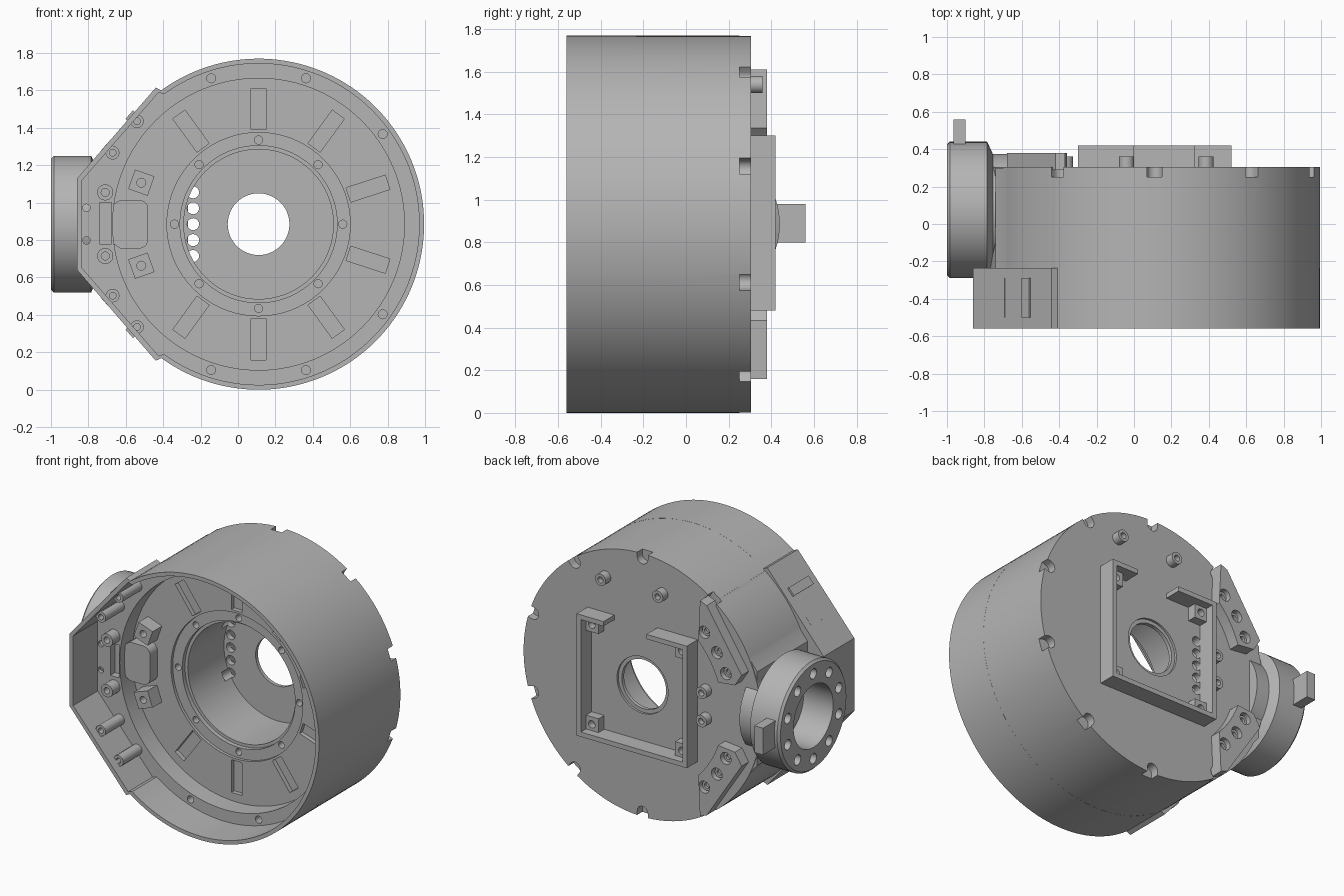
import bpy, bmesh, math
from mathutils import Vector

if "Cube" in bpy.data.objects:
    bpy.data.objects.remove(bpy.data.objects["Cube"])

CX, CZ, R = 0.11, 0.885, 0.885          # main drum axis (along y) and radius

grey = bpy.data.materials.new("housing_grey")
grey.diffuse_color = (0.46, 0.46, 0.46, 1)
grey.use_nodes = True
grey.node_tree.nodes["Principled BSDF"].inputs["Base Color"].default_value = grey.diffuse_color


def finish(name, bm):
    bmesh.ops.remove_doubles(bm, verts=bm.verts, dist=1e-5)
    bmesh.ops.recalc_face_normals(bm, faces=bm.faces)
    me = bpy.data.meshes.new(name)
    bm.to_mesh(me)
    bm.free()
    me.materials.append(grey)
    ob = bpy.data.objects.new(name, me)
    bpy.context.collection.objects.link(ob)
    return ob


def prisms(name, parts, axis="y"):
    """One mesh of extruded outlines: each part is (points, start, end)."""
    bm = bmesh.new()
    for pts, a, b in parts:
        put = (lambda p, d: (p[0], d, p[1])) if axis == "y" else (lambda p, d: (d, p[0], p[1]))
        lo = [bm.verts.new(put(p, a)) for p in pts]
        hi = [bm.verts.new(put(p, b)) for p in pts]
        bm.faces.new(lo)
        bm.faces.new(hi[::-1])
        for i in range(len(pts)):
            j = (i + 1) % len(pts)
            bm.faces.new((lo[i], lo[j], hi[j], hi[i]))
    return finish(name, bm)


def lathe(name, profile, origin, axis, steps=32):
    """Revolve (distance, radius) points about an axis through origin."""
    bm = bmesh.new()
    ax, side = (Vector((0, 1, 0)), Vector((1, 0, 0))) if axis == "y" else (Vector((1, 0, 0)), Vector((0, 1, 0)))
    o = Vector(origin)
    vs = [bm.verts.new(o + ax * d + side * r) for d, r in profile]
    es = [bm.edges.new(e) for e in zip(vs, vs[1:])]
    bmesh.ops.spin(bm, geom=vs + es, cent=o, axis=ax, angle=2 * math.pi, steps=steps)
    return finish(name, bm)


def arc(cx, cz, r, a0, a1, n):
    return [(cx + r * math.cos(math.radians(a0 + (a1 - a0) * i / n)),
             cz + r * math.sin(math.radians(a0 + (a1 - a0) * i / n))) for i in range(n + 1)]


def circle(cx, cz, r, n=24):
    return arc(cx, cz, r, 0, 360, n)[:-1]


def polar(r, deg):
    return CX + r * math.cos(math.radians(deg)), CZ + r * math.sin(math.radians(deg))


def box(x0, x1, z0, z1):
    return [(x0, z0), (x1, z0), (x1, z1), (x0, z1)]


def radial(deg, r0, r1, w):
    """Rectangle pointing outward from the drum axis."""
    c, s = math.cos(math.radians(deg)), math.sin(math.radians(deg))
    return [(CX + r * c - t * s, CZ + r * s + t * c)
            for r, t in ((r0, -w), (r1, -w), (r1, w), (r0, w))]


def flip(pts):
    return [(x, 2 * CZ - z) for x, z in pts]


def combine(ob, other, op="DIFFERENCE"):
    other.hide_render = True
    m = ob.modifiers.new("b", "BOOLEAN")
    m.operation, m.object, m.solver = op, other, "EXACT"
    dg = bpy.context.evaluated_depsgraph_get()
    me = bpy.data.meshes.new_from_object(ob.evaluated_get(dg))
    ob.modifiers.clear()
    ob.data = me
    bpy.data.objects.remove(other)


# --- drum with the pointed front box and the rear side housing
def outline(inset):
    k = inset
    up = [(-0.44 + k * .6, 1.615 - k), (-0.86 + k, 1.13 - k * .4)]
    return arc(CX, CZ, R - k, -126, 126, 100) + up + flip(up)[::-1]


body = prisms("drum_housing", [(outline(0), -0.56, -0.235)])
combine(body, prisms("rear_drum", [(circle(CX, CZ, R - 0.0005, 120), -0.25, 0.305)]), "UNION")
side = [(-0.2, 1.5), (-0.425, 1.59), (-0.74, 1.2)]
combine(body, prisms("side_housing", [(side + flip(side)[::-1], -0.245, 0.30)]), "UNION")

# --- stepped cavity and central bore
for pts, a, b in ((outline(0.026), -0.6, -0.30),
                  (circle(CX, CZ, 0.78, 96), -0.4, -0.17),
                  (circle(CX, CZ, 0.49, 72), -0.3, -0.15),
                  (circle(CX, CZ, 0.42, 72), -0.3, -0.12),
                  (circle(CX, CZ, 0.40, 72), -0.3, 0.265),
                  (circle(CX, CZ, 0.165, 48), 0.2, 0.4),
                  (circle(CX, CZ, 0.19, 48), 0.29, 0.4)):
    combine(body, prisms("cavity", [(pts, a, b)]))

# --- radial slots, bolt holes, vent holes, rear rim notches
cuts = [(radial(18 + 36 * k, 0.505, 0.725, 0.04), -0.2, -0.14) for k in range(10) if k not in (4, 5)]
cuts += [(circle(*polar(0.45, 45 * k), 0.022, 16), -0.3, -0.05) for k in range(8)]
cuts += [(circle(*polar(0.82, 36 * k), 0.024, 16), -0.4, -0.2) for k in (1, 2, 3, 7, 8, 9)]
cuts += [(circle(-0.24, CZ + 0.085 * k, 0.032, 20), 0.2, 0.4) for k in range(-2, 3)]
cuts += [(circle(-0.81, CZ + s * 0.087, 0.02, 16), -0.4, -0.26) for s in (-1, 1)]
cuts += [(box(-0.74, -0.675, 0.78, 1.0), -0.4, -0.25)]
for k in range(10):
    if k in (4, 5):
        continue
    d = 18 + 36 * k
    cx, cz = polar(0.855, d)
    tips = radial(d, 0.855, 0.95, 0.04)
    cuts.append((arc(cx, cz, 0.04, d + 90, d + 270, 10) + tips[1:3], 0.25, 0.35))
combine(body, prisms("detail_cutter", cuts))

# --- raised ears with three counterbored screw holes each
ear = arc(CX, CZ, 0.65, 136, 161, 12) + [(-0.63, 1.11), (-0.68, 1.19), (-0.42, 1.59), (-0.37, 1.61)]
spots = [polar(0.73, a) for a in (134.5, 146, 157)]
for name, f in (("upper_ear", lambda p: p), ("lower_ear", flip)):
    ob = prisms(name, [(f(ear), 0.29, 0.38)])
    combine(ob, prisms("ear_holes", [(circle(*p, 0.04), 0.335, 0.5) for p in f(spots)]))
    for i, (x, z) in enumerate(f(spots)):
        lathe(f"{name}_screw_{i}", [(0.30, 0.034), (0.352, 0.034), (0.352, 0.018), (0.32, 0.018), (0.32, 0)],
              (x, 0, z), "y", 20)

# --- square rear frame with a gap in its top wall
x0, x1, z0, z1, t = -0.30, 0.52, 0.48, 1.30, 0.032
frame = [(0.0, z1), (x0, z1), (x0, z0), (x1, z0), (x1, z1), (0.32, z1), (0.32, z1 - t),
         (x1 - t, z1 - t), (x1 - t, z0 + t), (x0 + t, z0 + t), (x0 + t, z1 - t), (0.0, z1 - t)]
prisms("rear_frame", [(frame, 0.30, 0.42)])
for i, (sx, sz) in enumerate(((-1, -1), (-1, 1), (1, -1), (1, 1))):
    px, pz = CX + sx * 0.335, 0.89 + sz * 0.335
    ob = prisms(f"frame_corner_pad_{i}", [(box(px - 0.05, px + 0.05, pz - 0.05, pz + 0.05), 0.30, 0.365)])
    combine(ob, prisms("pad_hole", [(circle(px, pz, 0.025, 16), 0.32, 0.5)]))


# --- screw bosses: hollow posts facing the front or the back
def boss(name, x, z, r, base, tip, hole=0.5):
    deep = tip + (base - tip) * 0.6
    lathe(name, [(base, 0), (base, r), (tip, r), (tip, r * hole), (deep, r * hole), (deep, 0)], (x, 0, z), "y", 24)


for i, (x, z) in enumerate(((-0.04, 1.54), (0.385, 1.54), (-0.365, 0.98), (-0.365, 0.79))):
    boss(f"rear_boss_{i}", x, z, 0.04, 0.30, 0.36)
for s in (-1, 1):
    tag = "upper" if s > 0 else "lower"
    for i, (x, dz) in enumerate(((-0.54, 0.55), (-0.67, 0.382))):
        z = CZ + s * dz
        boss(f"{tag}_wall_post_{i}", x, z, 0.036, -0.29, -0.50)
        d = Vector((-0.75, s * 0.66)) * 0.055
        n = Vector((-d.y, d.x)).normalized() * 0.03
        web = [(x - n.x + d.x * .4, z - n.y + d.y * .4), (x + n.x + d.x * .4, z + n.y + d.y * .4),
               (x + n.x + d.x, z + n.y + d.y), (x - n.x + d.x, z - n.y + d.y)]
        prisms(f"{tag}_post_web_{i}", [(web, -0.50, -0.29)])
    boss(f"{tag}_standoff", -0.71, CZ + s * 0.17, 0.043, -0.29, -0.38)
    # square mounting block with a hole
    a = 180 - s * 19.5
    ob = prisms(f"{tag}_square_block", [(radial(a, 0.61, 0.72, 0.055), -0.27, -0.16)])
    combine(ob, prisms("block_hole", [(circle(*polar(0.665, a), 0.024, 16), -0.4, -0.2)]))

# --- rounded cable plate beside the slot
plate = [(-0.68, 0.79), (-0.63, 0.755)] + arc(-0.53, 0.805, 0.05, -90, 0, 6) \
    + arc(-0.53, 0.965, 0.05, 0, 90, 6) + [(-0.63, 1.015), (-0.68, 0.98)]
prisms("cable_plate", [(plate, -0.25, -0.16)])

# --- side flange with bore and bolt circle, plus key tab
FY = 0.075
flange = lathe("side_flange", [(-0.66, 0), (-0.66, 0.30), (-0.755, 0.30), (-0.785, 0.365), (-0.985, 0.365),
                               (-1.0, 0.35), (-1.0, 0.21), (-0.78, 0.21), (-0.78, 0)], (0, FY, CZ), "x", 72)
bolts = [(FY + 0.285 * math.cos(math.radians(18 + 36 * k)), CZ + 0.285 * math.sin(math.radians(18 + 36 * k)))
         for k in range(10)]
combine(flange, prisms("flange_holes", [(circle(*p, 0.034, 20), -1.1, -0.82) for p in bolts], "x"))
prisms("key_tab", [(box(0.40, 0.56, 0.80, 0.98), -0.965, -0.90)], "x")

# --- smooth curved surfaces, keep edges sharp
for ob in bpy.context.scene.objects:
    ob.select_set(True)
    bpy.context.view_layer.objects.active = ob
bpy.ops.object.shade_smooth_by_angle(angle=math.radians(30))
